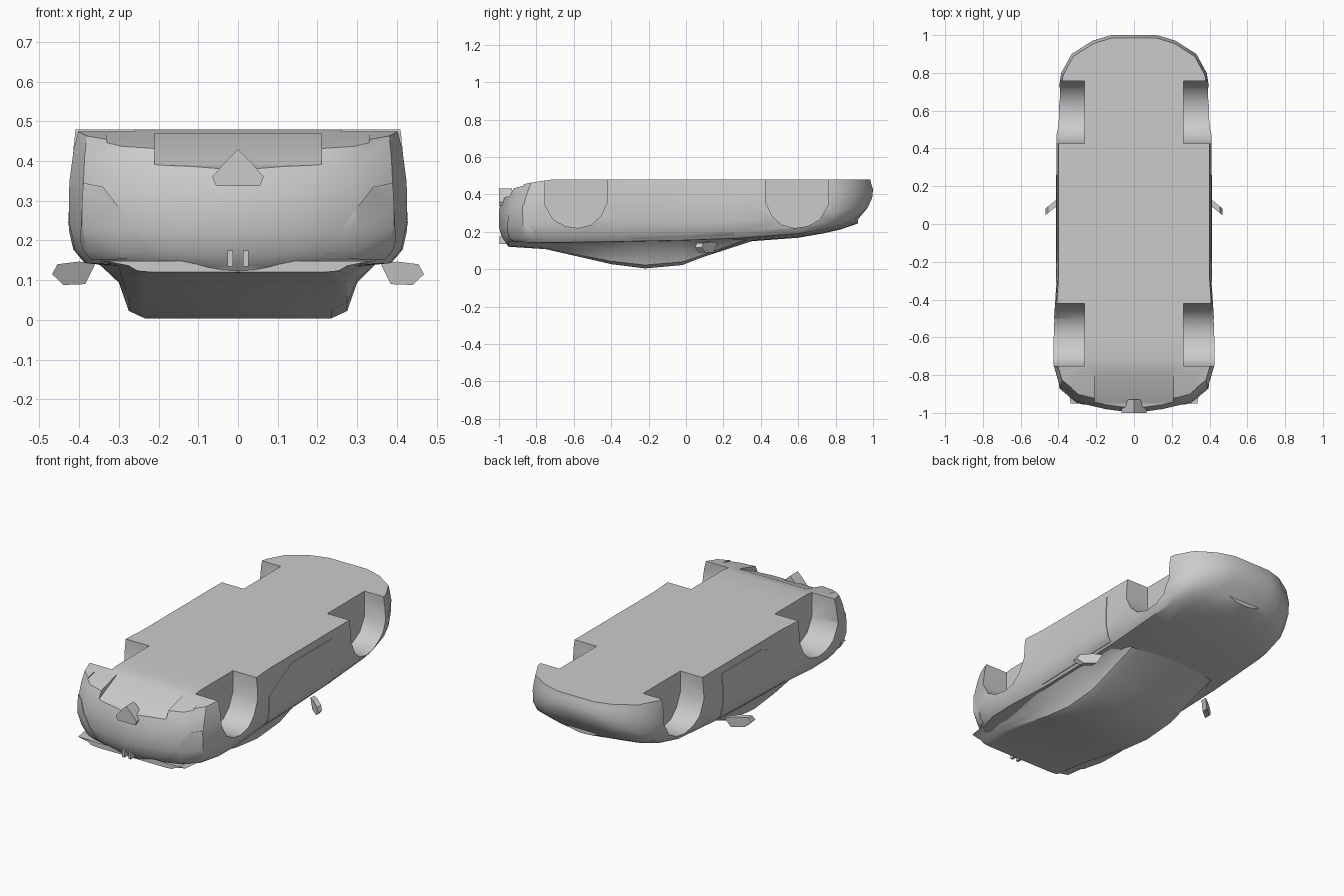
import bpy, bmesh, math
from mathutils import Vector

cube = bpy.data.objects.get("Cube")
if cube:
    bpy.data.objects.remove(cube)

grey = bpy.data.materials.new("plain grey")
grey.use_nodes = True
grey.diffuse_color = (0.6, 0.6, 0.6, 1)
grey.node_tree.nodes["Principled BSDF"].inputs["Base Color"].default_value = (0.6, 0.6, 0.6, 1)


def lerp(a, b, t):
    return a + (b - a) * t


def curve(table, y):
    """Piecewise linear lookup in a list of (y, value)."""
    for (y0, v0), (y1, v1) in zip(table, table[1:]):
        if y <= y1:
            return lerp(v0, v1, (y - y0) / (y1 - y0))
    return table[-1][1]


def finish(name, bm):
    bmesh.ops.remove_doubles(bm, verts=bm.verts, dist=0.0005)
    bmesh.ops.recalc_face_normals(bm, faces=bm.faces)
    mesh = bpy.data.meshes.new(name)
    bm.to_mesh(mesh)
    bm.free()
    mesh.materials.append(grey)
    obj = bpy.data.objects.new(name, mesh)
    bpy.context.collection.objects.link(obj)
    return obj


def prism(name, outline, place, near, far):
    """Extrude a 2D outline; place(a, b, depth) gives the 3D point."""
    bm = bmesh.new()
    rings = [[bm.verts.new(place(a, b, d)) for a, b in outline] for d in (near, far)]
    bm.faces.new(rings[0])
    bm.faces.new(rings[1])
    for i in range(len(outline)):
        j = (i + 1) % len(outline)
        bm.faces.new((rings[0][i], rings[0][j], rings[1][j], rings[1][i]))
    return finish(name, bm)


def boolean(obj, tool, operation):
    mod = obj.modifiers.new(operation, "BOOLEAN")
    mod.object, mod.operation, mod.solver = tool, operation, "EXACT"
    bpy.context.view_layer.objects.active = obj
    bpy.ops.object.modifier_apply(modifier=mod.name)
    bpy.data.objects.remove(tool)


def sideways(s):
    return lambda a, b, d: (s * d, a, b)


def lengthways(s):
    return lambda a, b, d: (s * a, d, b)


# Body: stacked plan outlines between the shoulder line and the flat floor
PLAN = [(0, 1), (.12, 1), (.22, .97), (.33, .9), (.385, .8), (.41, .65), (.41, .3), (.41, 0),
        (.41, -.3), (.43, -.6), (.425, -.75), (.39, -.87), (.3, -.945), (.15, -.98), (0, -1)]
SHOULDER = [(-1, .14), (-.5, .145), (0, .155), (.33, .168), (.6, .19), (.8, .225), (.93, .27), (1, .34)]
FLOOR = [(-1, .425), (-.75, .48), (1, .48)]
# height fraction, width factor, nose and tail reach
LAYERS = [(1, .975, .985, .95), (.85, .99, .99, .975), (.62, 1, 1, 1),
          (.3, 1, .995, 1), (.1, .965, .97, .985), (0, .9, .92, .965)]


def layer_point(x, y, layer):
    t, width, nose, tail = layer
    y *= nose if y > 0 else tail
    return Vector((x * width, y, lerp(curve(SHOULDER, y), curve(FLOOR, y), t)))


def make_body():
    bm = bmesh.new()
    rows = []
    for x, y in PLAN:
        side = [layer_point(x, y, layer) for layer in LAYERS]
        floor = [Vector((side[0].x * f, side[0].y, side[0].z)) for f in (0, .5)]
        deck = [Vector((side[-1].x * f, side[-1].y, side[-1].z - .022 * (1 - f * f))) for f in (.75, .4, 0)]
        if x == 0:
            deck = [side[-1].copy() for _ in deck]
        rows.append(floor + side + deck)
    for s in (1, -1):
        grid = [[bm.verts.new((s * p.x, p.y, p.z)) for p in row] for row in rows]
        for r, q in zip(grid, grid[1:]):
            for i in range(len(r) - 1):
                bm.faces.new((r[i], r[i + 1], q[i + 1], q[i]))
    bmesh.ops.dissolve_degenerate(bm, dist=0.0005, edges=bm.edges)
    return finish("body", bm)


body = make_body()

# Raised skins: side panels and corner lamps follow the body just above its surface
DOOR = [(-.31, .16), (.26, .175), (.26, .44), (-.1, .44), (-.17, .41), (-.31, .33)]
LAMP = [(.39, .345), (.34, .335), (.29, .27), (.22, .17), (.225, .155), (.4, .15)]
skins = []
for s, word in ((1, "left"), (-1, "right")):
    for part, outline, place, near, far in (("side_panel", DOOR, sideways(s), .3, .6),
                                            ("corner_lamp", LAMP, lengthways(s), -1.1, -.82)):
        skin = prism(word + "_" + part, outline, place, near, far)
        shell = body.copy()
        shell.data = body.data.copy()
        bpy.context.collection.objects.link(shell)
        for v in shell.data.vertices:
            v.co.x *= 1.008
            v.co.y *= 1.003
        boolean(skin, shell, "INTERSECT")
        skins.append(skin)

# Wheel wells
ARCH = [(-.168, .6), (-.168, .34), (-.125, .265), (-.06, .23), (.01, .22),
        (.08, .238), (.13, .285), (.165, .36), (.165, .6)]
for s in (1, -1):
    for centre, flip in ((-.585, 1), (.59, -1)):
        well = prism("well_cutter", [(centre + flip * a, b) for a, b in ARCH], sideways(s), .262, .6)
        boolean(body, well, "DIFFERENCE")

# Sloping underside recess at the -y end, with shallower pockets beside it
for half, depth in ((.21, .39), (.33, .425)):
    slope = [(-.765, .6), (-.765, .477), (-.945, depth), (-.96, depth - .003), (-1.02, .355), (-1.2, .355), (-1.2, .6)]
    boolean(body, prism("recess_cutter", slope, sideways(1), -half, half), "DIFFERENCE")

# Cabin: arched sections running from the sloping screen to the tail deck
SECTION = [(0, 0), (.235, 0), (.275, .12), (.3, .58), (.365, 1)]
ROOF = [(-.95, .12), (-.75, .107), (-.4, .027), (-.22, .004), (-.02, .022), (.1, .068), (.36, .152)]
bm = bmesh.new()
stations = []
for y, z in ROOF:
    base = curve(SHOULDER, y) + .008
    half = [(x * (.92 if y < -.8 else 1), y - .06 * (x / .3) ** 2 * (y > .2), lerp(z, base, t)) for x, t in SECTION]
    stations.append([bm.verts.new((-x, a, b)) for x, a, b in half[:0:-1]] + [bm.verts.new(p) for p in half])
for r, q in zip(stations, stations[1:]):
    for i in range(len(r) - 1):
        bm.faces.new((r[i], r[i + 1], q[i + 1], q[i]))
for end in (stations[0], stations[-1]):
    bm.faces.new(end)
cabin = finish("cabin", bm)

# Mirrors on short arms
MIRROR = [(.36, .14), (.385, .09), (.44, .088), (.468, .115), (.455, .14), (.4, .147)]
for s, word in ((1, "left"), (-1, "right")):
    mirror = prism(word + "_mirror", MIRROR, lengthways(s), .04, .075)
    for v in mirror.data.vertices:
        v.co.y += .07 - (abs(v.co.x) - .39) * .8

# Centre fog lamp and plate surround at the -y end
FOG = [(0, .43), (.035, .395), (.065, .36), (.055, .337), (-.055, .337), (-.065, .36), (-.035, .395)]
prism("fog_lamp", FOG, lengthways(1), -1, -.93)
for s in (1, -1):
    BRACKET = [(.012, .135), (.027, .135), (.027, .175), (.012, .175)]
    prism("plate_bracket", BRACKET, lengthways(s), -.998, -.96)

# Smooth panels with crisp edges
for obj in bpy.context.collection.objects:
    if obj.type == "MESH" and grey.name in obj.data.materials:
        bpy.ops.object.select_all(action="DESELECT")
        obj.select_set(True)
        bpy.context.view_layer.objects.active = obj
        bpy.ops.object.shade_smooth_by_angle(angle=math.radians(32))
